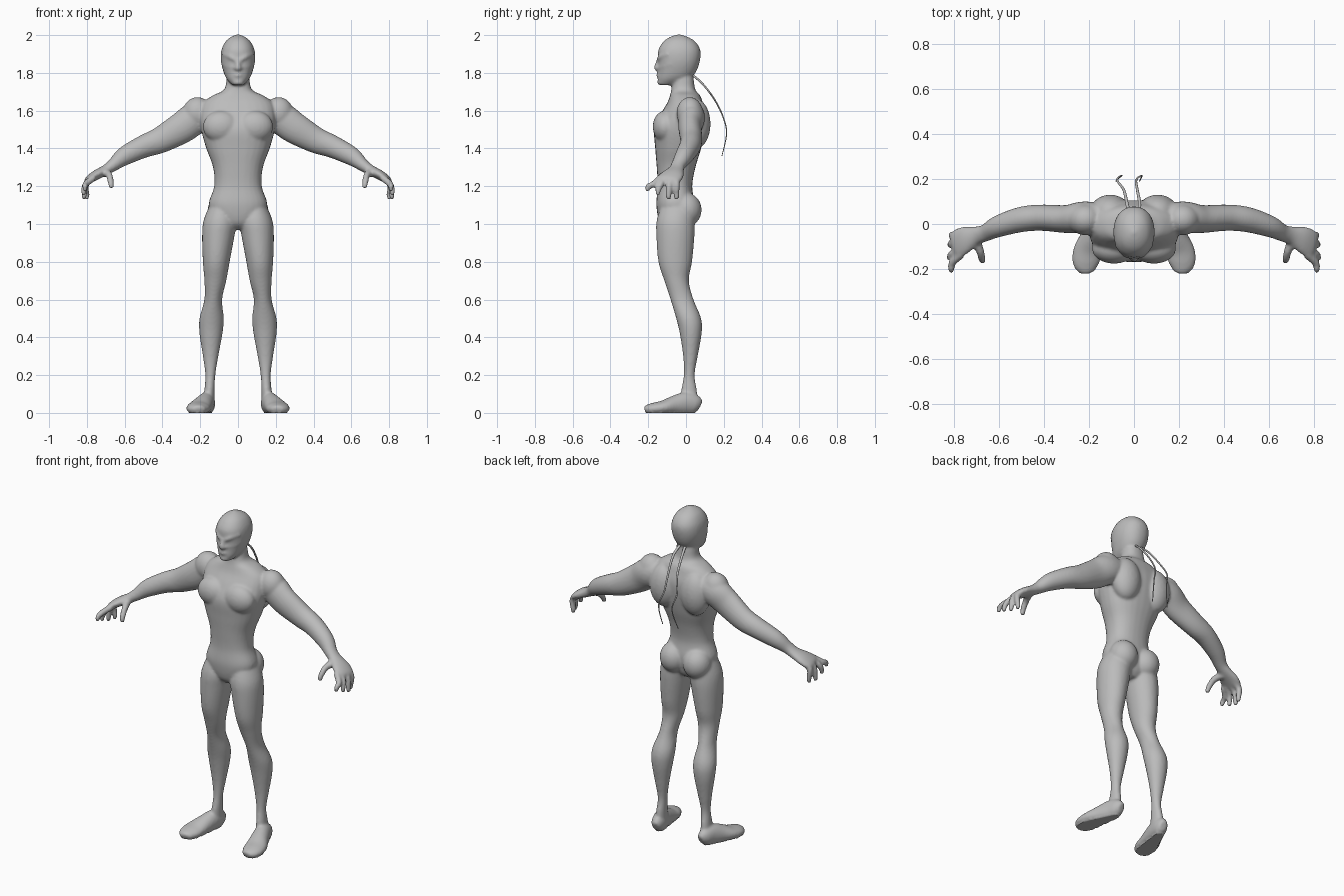
import bpy
import bmesh
import math
from mathutils import Vector, Matrix

cube = bpy.data.objects.get("Cube")
if cube:
    bpy.data.objects.remove(cube, do_unlink=True)

SEGMENTS = 28
AXIS_X, AXIS_Y, AXIS_Z = Vector((1, 0, 0)), Vector((0, 1, 0)), Vector((0, 0, 1))

grey = bpy.data.materials.new("plain grey")
grey.use_nodes = True
grey.diffuse_color = (.5, .5, .5, 1)
grey.node_tree.nodes["Principled BSDF"].inputs["Base Color"].default_value = grey.diffuse_color


def resample(rows, steps=5):
    """Smooth a list of section rows with a Catmull-Rom spline."""
    rows = [Vector(row) for row in rows]
    padded = [rows[0]] + rows + [rows[-1]]
    result = []
    for before, start, end, after in zip(padded, padded[1:], padded[2:], padded[3:]):
        for step in range(steps):
            t = step / steps
            result.append(start + (end - before) * (t / 2)
                          + (before * 2 - start * 5 + end * 4 - after) * (t * t / 2)
                          + (start * 3 - before - end * 3 + after) * (t ** 3 / 2))
    return result + [rows[-1]]


def skin(bm, rings):
    """Join rings of points into a closed skin."""
    loops = [[bm.verts.new(point) for point in ring] for ring in rings]
    count = len(loops[0])
    for lower, upper in zip(loops, loops[1:]):
        for i in range(count):
            j = (i + 1) % count
            bm.faces.new((lower[i], lower[j], upper[j], upper[i]))
    bm.faces.new(loops[0])
    bm.faces.new(loops[-1])


def oval(centre, across, along, power=2.0):
    """One superellipse ring around a centre."""
    ring = []
    for i in range(SEGMENTS):
        angle = math.tau * i / SEGMENTS
        c, s = math.cos(angle), math.sin(angle)
        ring.append(centre
                    + across * math.copysign(abs(c) ** (2 / power), c)
                    + along * math.copysign(abs(s) ** (2 / power), s))
    return ring


def stack(bm, rows, side=1, power=2.0):
    """Level sections: height, inner x, outer x, front y, back y."""
    rings = []
    for z, inner, outer, front, back in resample(rows):
        centre = Vector((side * (inner + outer) / 2, (front + back) / 2, z))
        rings.append(oval(centre, AXIS_X * (outer - inner) / 2,
                          AXIS_Y * (back - front) / 2, power))
    skin(bm, rings)


def tube(bm, rows, side=1, guide=AXIS_Y, floor=None):
    """Sections square to a path: x, y, z, radius along guide, other radius."""
    rows = resample(rows)
    points = [Vector(row[:3]) for row in rows]
    rings = []
    for i, row in enumerate(rows):
        tangent = (points[min(i + 1, len(points) - 1)] - points[max(i - 1, 0)]).normalized()
        across = (guide - tangent * guide.dot(tangent)).normalized()
        ring = oval(points[i], across * row[3], tangent.cross(across) * row[4])
        for point in ring:
            point.x *= side
            if floor is not None:
                point.z = max(point.z, floor)
        rings.append(ring)
    skin(bm, rings)


def muscle(bm, centre, radii, side=1):
    """An ellipsoid that swells the surface."""
    place = Matrix.Translation((centre[0] * side, centre[1], centre[2]))
    bmesh.ops.create_uvsphere(bm, u_segments=24, v_segments=16, radius=1,
                              matrix=place @ Matrix.Diagonal((*radii, 1)))


def finish(bm, name):
    bmesh.ops.recalc_face_normals(bm, faces=bm.faces)
    mesh = bpy.data.meshes.new(name)
    bm.to_mesh(mesh)
    bm.free()
    mesh.materials.append(grey)
    obj = bpy.data.objects.new(name, mesh)
    bpy.context.scene.collection.objects.link(obj)
    bpy.context.view_layer.objects.active = obj
    for other in bpy.context.selected_objects:
        other.select_set(False)
    obj.select_set(True)
    return obj


body = bmesh.new()

# Torso and neck
torso = [(.97, .04, -.1, 0), (1.01, .11, -.14, .03), (1.1, .155, -.157, .045),
         (1.2, .126, -.15, .033), (1.3, .132, -.155, .05), (1.4, .168, -.163, .08),
         (1.5, .195, -.168, .1), (1.58, .2, -.135, .105), (1.64, .185, -.1, .09),
         (1.68, .135, -.085, .075), (1.71, .075, -.078, .05), (1.77, .06, -.07, .04),
         (1.83, .055, -.07, .03)]
stack(body, [(z, -half, half, front, back) for z, half, front, back in torso], power=2.3)

# Head
head = [(1.735, .03, -.142, -.07), (1.765, .058, -.15, .01), (1.8, .075, -.148, .05),
        (1.86, .09, -.147, .073), (1.92, .088, -.147, .076), (1.965, .067, -.12, .05),
        (1.99, .038, -.085, .01), (2.003, .008, -.045, -.03)]
stack(body, [(z, -half, half, front, back) for z, half, front, back in head], power=2.2)

# Nose, lips and chin
tube(body, [(0, -.142, 1.875, .01, .01), (0, -.153, 1.845, .012, .012),
            (0, -.156, 1.825, .018, .013), (0, -.145, 1.812, .012, .008)], guide=AXIS_X)
muscle(body, (0, -.143, 1.788), (.026, .015, .012))
muscle(body, (0, -.135, 1.75), (.03, .017, .016))

leg = [(1.1, .03, .15, -.13, .04), (1.02, .006, .182, -.155, .045),
       (.94, .018, .19, -.157, .045), (.8, .044, .186, -.146, .032),
       (.7, .062, .178, -.115, .015), (.6, .084, .178, -.082, .04),
       (.5, .075, .204, -.052, .08), (.42, .082, .204, -.033, .083),
       (.3, .104, .186, -.015, .062), (.2, .12, .173, -.012, .046),
       (.12, .124, .178, -.025, .058), (.04, .125, .185, -.03, .065)]

foot = [(.152, .074, .035, .02, .03), (.157, .05, .045, .037, .05),
        (.168, 0, .05, .045, .06), (.186, -.06, .04, .053, .052),
        (.206, -.12, .028, .063, .038), (.213, -.17, .022, .06, .032),
        (.211, -.207, .018, .04, .024), (.21, -.218, .015, .02, .014)]

arm = [(.13, .03, 1.575, .06, .07), (.22, .03, 1.562, .07, .085),
       (.3, .022, 1.508, .062, .083), (.41, .028, 1.445, .058, .07),
       (.5, .02, 1.41, .056, .06), (.6, -.01, 1.36, .048, .05),
       (.66, -.04, 1.313, .038, .034), (.7, -.052, 1.286, .042, .028),
       (.75, -.07, 1.26, .06, .026), (.785, -.09, 1.238, .062, .021),
       (.8, -.098, 1.226, .05, .014)]

# Each finger: base y, middle y, tip x, tip y, tip z
fingers = [(-.05, -.05, .8, -.05, 1.13), (-.08, -.088, .814, -.092, 1.13),
           (-.112, -.132, .817, -.148, 1.152), (-.135, -.172, .81, -.202, 1.172)]

for side in (1, -1):
    # Legs and feet
    stack(body, leg, side)
    tube(body, foot, side, guide=AXIS_X, floor=0)
    muscle(body, (.078, 0, 1.075), (.082, .083, .09), side)

    # Arms, palms and shoulders
    tube(body, arm, side)
    muscle(body, (.215, .02, 1.587), (.078, .07, .085), side)

    # Chest and shoulder blades
    muscle(body, (.088, -.11, 1.515), (.098, .066, .085), side)
    muscle(body, (.105, .055, 1.53), (.09, .075, .13), side)

    # Brows and cheekbones
    tube(body, [(.008, -.147, 1.866, .01, .01), (.042, -.135, 1.885, .013, .011),
                (.078, -.095, 1.9, .01, .008)], side, guide=AXIS_Z)
    tube(body, [(.024, -.137, 1.828, .012, .012), (.052, -.112, 1.835, .014, .014),
                (.076, -.08, 1.85, .012, .01)], side, guide=AXIS_Z)

    # Fingers and thumb
    for base_y, middle_y, tip_x, tip_y, tip_z in fingers:
        tube(body, [(.765, base_y, 1.245, .018, .018), (.805, middle_y, 1.212, .017, .017),
                    (tip_x, tip_y, tip_z + .025, .015, .014),
                    (tip_x, tip_y, tip_z, .011, .01)], side)
    tube(body, [(.705, -.065, 1.275, .024, .024), (.682, -.12, 1.258, .018, .019),
                (.674, -.155, 1.222, .016, .016), (.67, -.166, 1.19, .012, .012)],
         side, guide=AXIS_X)

# Fuse the parts into one smooth skin
figure = finish(body, "body")
remesh = figure.modifiers.new("fuse", 'REMESH')
remesh.mode = 'VOXEL'
remesh.voxel_size = .0075
relax = figure.modifiers.new("relax", 'SMOOTH')
relax.factor = .5
relax.iterations = 7
for modifier in ("fuse", "relax"):
    bpy.ops.object.modifier_apply(modifier=modifier)
for vertex in figure.data.vertices:
    if vertex.co.z < .006:
        vertex.co.z = 0
bpy.ops.object.shade_smooth_by_angle(angle=math.radians(50))

# Two thin tails hanging from the back of the head
tails = {
    "right_tail": [(-.015, .02, 1.8), (-.03, .085, 1.745), (-.045, .15, 1.66),
                   (-.075, .195, 1.57), (-.055, .215, 1.48), (-.08, .19, 1.36)],
    "left_tail": [(.012, .02, 1.8), (.025, .085, 1.745), (.015, .15, 1.66),
                  (.01, .195, 1.57), (.035, .215, 1.48), (.025, .19, 1.36)],
}
for name, path in tails.items():
    tail = bmesh.new()
    tube(tail, [(*point, .0085 - .0012 * i, .006 - .0008 * i)
                for i, point in enumerate(path)], guide=AXIS_X)
    finish(tail, name)
    bpy.ops.object.shade_smooth_by_angle(angle=math.radians(50))
